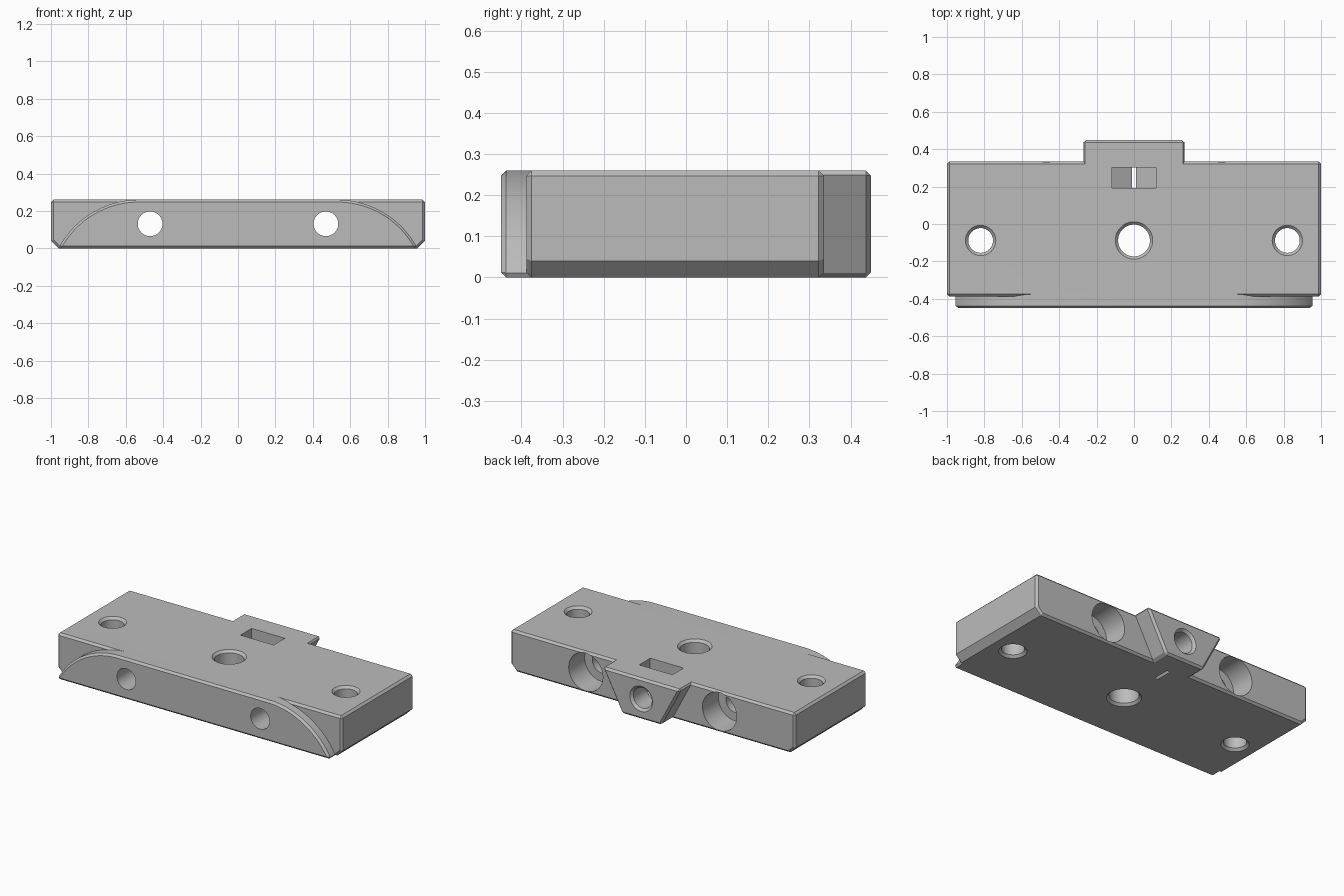
import bpy, bmesh, math
from mathutils import Matrix

if "Cube" in bpy.data.objects:
    bpy.data.objects.remove(bpy.data.objects["Cube"], do_unlink=True)

grey = bpy.data.materials.new("plain grey")
grey.use_nodes = True
grey.diffuse_color = (0.5, 0.5, 0.5, 1)
grey.node_tree.nodes["Principled BSDF"].inputs["Base Color"].default_value = (0.5, 0.5, 0.5, 1)

HEIGHT, MID, CHAMFER = 0.26, 0.131, 0.013
FRONT, BACK, TAB_BACK = -0.388, 0.335, 0.45


def finish(name, bm):
    bmesh.ops.recalc_face_normals(bm, faces=bm.faces)
    mesh = bpy.data.meshes.new(name)
    bm.to_mesh(mesh)
    bm.free()
    mesh.materials.append(grey)
    obj = bpy.data.objects.new(name, mesh)
    bpy.context.collection.objects.link(obj)
    return obj


def apply(obj):
    bpy.context.view_layer.objects.active = obj
    for mod in list(obj.modifiers):
        bpy.ops.object.modifier_apply(modifier=mod.name)


def prism(name, half, y0, y1, chamfer=0.0):
    """Mirror a half outline (x >= 0, top to bottom) and extrude it along y."""
    outline = half + [(-x, z) for x, z in reversed(half) if x > 0]
    bm = bmesh.new()
    face = bm.faces.new([bm.verts.new((x, y0, z)) for x, z in outline])
    made = bmesh.ops.extrude_face_region(bm, geom=[face])["geom"]
    bmesh.ops.translate(bm, vec=(0, y1 - y0, 0),
                        verts=[v for v in made if isinstance(v, bmesh.types.BMVert)])
    obj = finish(name, bm)
    if chamfer:
        bevel = obj.modifiers.new("chamfer", 'BEVEL')
        bevel.width, bevel.segments = chamfer, 1
        bevel.limit_method, bevel.angle_limit = 'ANGLE', math.radians(50)
        apply(obj)
    return obj


def lathe(name, profile, x, y, z, along_y=False, sides=64):
    """Revolve (radius, distance) pairs round z, or round y."""
    bm = bmesh.new()
    rings = [[bm.verts.new((r * math.cos(k * math.tau / sides),
                            r * math.sin(k * math.tau / sides), t))
              for k in range(sides)] for r, t in profile]
    for a, b in zip(rings, rings[1:]):
        for k in range(sides):
            n = (k + 1) % sides
            bm.faces.new((a[k], a[n], b[n], b[k]))
    bm.faces.new(rings[0])
    bm.faces.new(rings[-1])
    if along_y:
        bm.transform(Matrix.Rotation(-math.pi / 2, 4, 'X'))
    bm.transform(Matrix.Translation((x, y, z)))
    return finish(name, bm)


def combine(target, other, operation):
    mod = target.modifiers.new(operation.lower(), 'BOOLEAN')
    mod.operation, mod.solver, mod.object = operation, 'EXACT', other
    apply(target)
    bpy.data.objects.remove(other, do_unlink=True)


# Main block with wide chamfers along the lower ends
block = prism("mounting_block", [(1, HEIGHT), (1, 0.04), (0.96, 0)], FRONT, BACK, CHAMFER)

# Front plate with rounded shoulders
start, reach = 0.53, 0.43
radius = (reach ** 2 + HEIGHT ** 2) / (2 * HEIGHT)
sweep = math.asin(reach / radius)
shoulder = [(start + radius * math.sin(sweep * k / 24),
             HEIGHT - radius * (1 - math.cos(sweep * k / 24))) for k in range(25)]
combine(block, prism("front_plate", shoulder, -0.45, -0.3, CHAMFER), 'UNION')

# Wedge-shaped tab on the back
combine(block, prism("back_tab", [(0.275, HEIGHT), (0.138, 0)], 0.2, TAB_BACK, CHAMFER), 'UNION')


# Upright holes, chamfered at both ends
def upright_hole(x, r):
    rim = r + 0.015
    profile = [(rim + 0.1, -0.1), (rim, 0), (r, 0.015),
               (r, HEIGHT - 0.015), (rim, HEIGHT), (rim + 0.1, HEIGHT + 0.1)]
    combine(block, lathe("hole_cutter", profile, x, -0.088, 0), 'DIFFERENCE')


upright_hole(0, 0.085)
for side in (-1, 1):
    upright_hole(side * 0.82, 0.066)
    # Front-to-back holes with counterbores behind
    bore = [(0.066, -0.6), (0.066, BACK - 0.16), (0.12, BACK - 0.16), (0.12, 0.6)]
    combine(block, lathe("bore_cutter", bore, side * 0.47, 0, MID, True), 'DIFFERENCE')

# Screw hole in the tab
screw = [(0.065, 0.1), (0.065, TAB_BACK - 0.015), (0.08, TAB_BACK), (0.13, TAB_BACK + 0.05)]
combine(block, lathe("screw_cutter", screw, 0, 0, MID, True), 'DIFFERENCE')

# Nut pocket with a pointed floor and a chamfered mouth
pocket = [(0.117, 0.4), (0.117, 0.061), (0, -0.006)]
combine(block, prism("pocket_cutter", pocket, 0.192, 0.303), 'DIFFERENCE')
bm = bmesh.new()
bmesh.ops.create_cube(bm, size=1)
for v in bm.verts:
    grow = 0.012 if v.co.z > 0 else -0.012
    v.co.x = math.copysign(0.117 + grow, v.co.x)
    v.co.y = 0.2475 + math.copysign(0.0555 + grow, v.co.y)
    v.co.z = HEIGHT + grow
combine(block, finish("mouth_cutter", bm), 'DIFFERENCE')

# Shift the chamfered mouth edges into shading groups
bpy.ops.object.select_all(action='DESELECT')
block.select_set(True)
bpy.context.view_layer.objects.active = block
bpy.ops.object.shade_smooth_by_angle(angle=math.radians(25))
